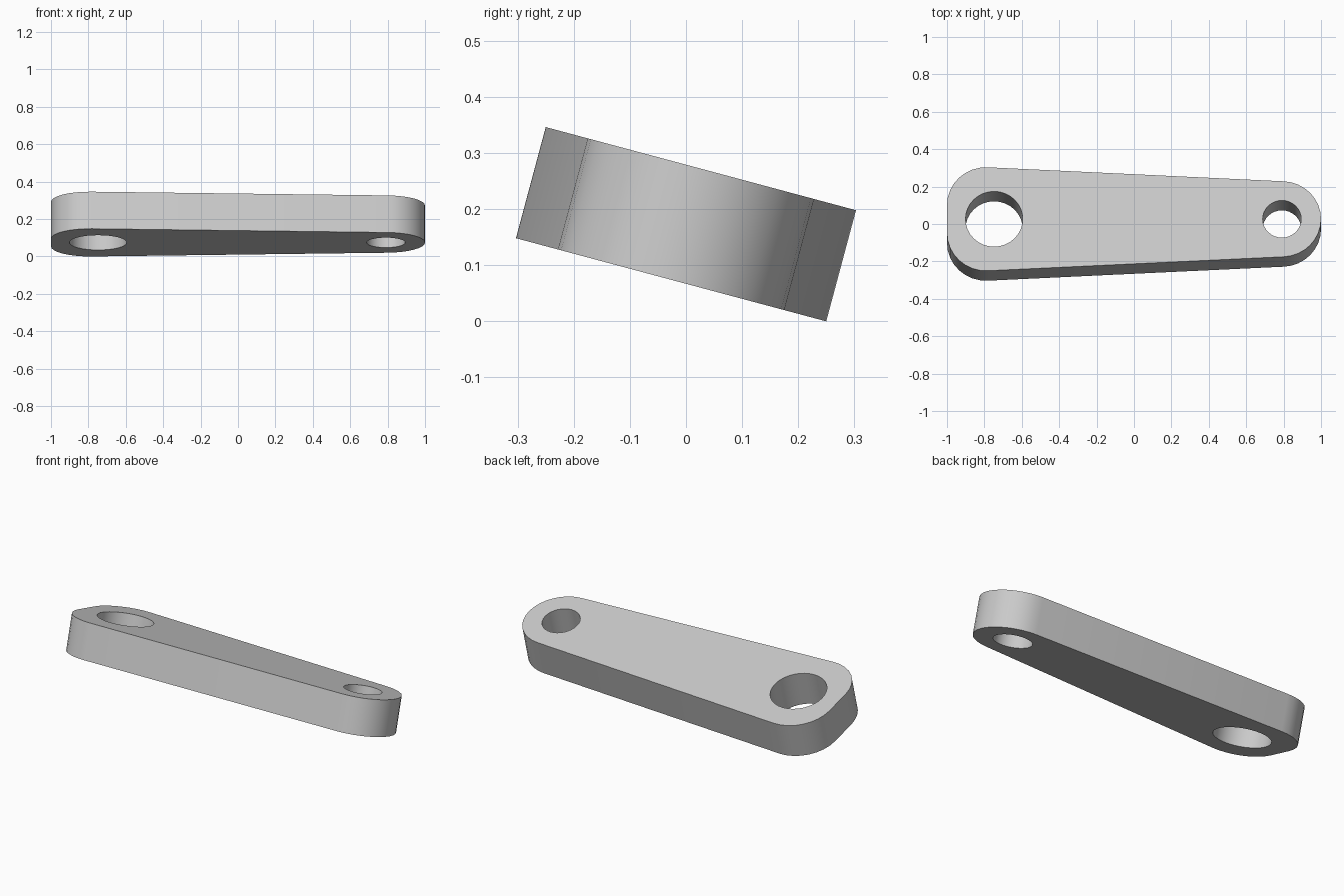
import bpy, bmesh
from math import sin, cos, pi, radians, atan2
from mathutils import Matrix

cube = bpy.data.objects.get("Cube")
if cube:
    bpy.data.objects.remove(cube, do_unlink=True)

THICK = 0.205
TILT = radians(-15)
CORNER = 0.209          # radius of every rounded end and corner
END_X = 0.791           # distance of the rounding centres from the middle
WIDE_Y = 0.0775         # offset of the wide end's corner centres
SLOPE = atan2(WIDE_Y, 2 * END_X)


def arc(cx, cy, r, start, end, steps):
    """Points along a circular arc, both ends included."""
    angles = [start + (end - start) * i / steps for i in range(steps + 1)]
    return [(cx + r * cos(a), cy + r * sin(a)) for a in angles]


def add_loop(bm, points):
    """Closed ring of edges in the plate's lower plane."""
    verts = [bm.verts.new((x, y, -THICK / 2)) for x, y in points]
    return [bm.edges.new((v, verts[i - 1])) for i, v in enumerate(verts)]


# Tapered outline: one round end, one wide end with two rounded corners
top = pi / 2 - SLOPE
outline = arc(END_X, 0, CORNER, -top, top, 16)
outline += arc(-END_X, WIDE_Y, CORNER, top, pi, 8)
outline += arc(-END_X, -WIDE_Y, CORNER, pi, 2 * pi - top, 8)

# Outline and two through holes, filled and extruded
bm = bmesh.new()
edges = add_loop(bm, outline)
for x, r in ((-0.748, 0.153), (0.791, 0.103)):
    edges += add_loop(bm, arc(x, 0, r, 0, 2 * pi, 32)[:-1])
bmesh.ops.triangle_fill(bm, edges=edges, use_beauty=True, normal=(0, 0, 1))
base = bm.faces[:]
ext = bmesh.ops.extrude_face_region(bm, geom=base, use_keep_orig=True)
raised = [g for g in ext["geom"] if isinstance(g, bmesh.types.BMVert)]
bmesh.ops.translate(bm, verts=raised, vec=(0, 0, THICK))
bmesh.ops.recalc_face_normals(bm, faces=bm.faces[:])

# Tilt the plate and rest its low edge on the ground
bm.transform(Matrix.Rotation(TILT, 4, "X"))
low = min(v.co.z for v in bm.verts)
bmesh.ops.translate(bm, verts=bm.verts[:], vec=(0, 0, -low))

mesh = bpy.data.meshes.new("link_plate")
bm.to_mesh(mesh)
bm.free()
plate = bpy.data.objects.new("link_plate", mesh)
bpy.context.collection.objects.link(plate)

# Plain grey
grey = bpy.data.materials.new("light_grey")
grey.use_nodes = True
colour = (0.6, 0.6, 0.6, 1)
grey.diffuse_color = colour
grey.node_tree.nodes["Principled BSDF"].inputs["Base Color"].default_value = colour
mesh.materials.append(grey)

# Smooth round walls, crisp rims
bpy.ops.object.select_all(action="DESELECT")
plate.select_set(True)
bpy.context.view_layer.objects.active = plate
bpy.ops.object.shade_smooth_by_angle(angle=radians(30))
